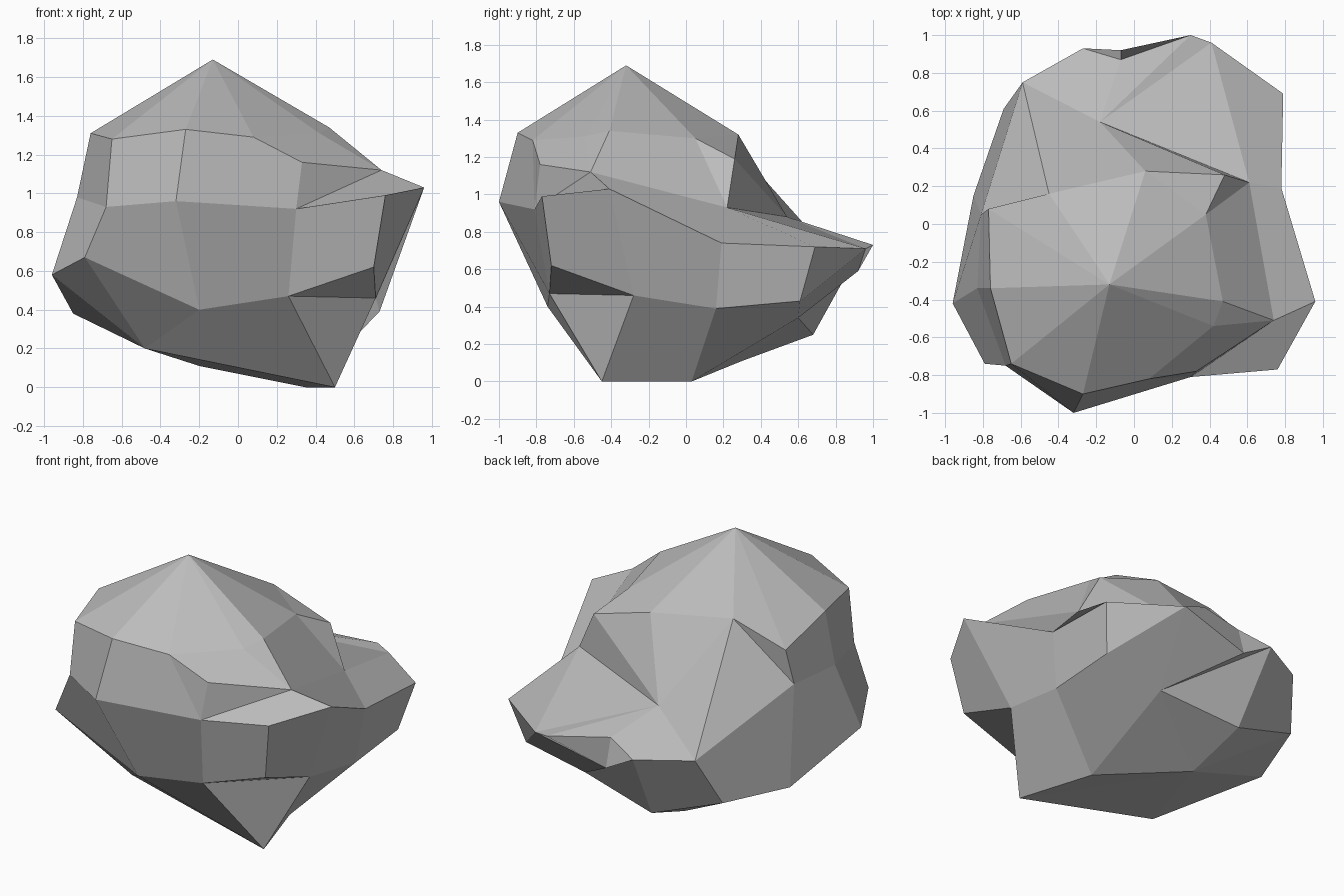
import bpy
import bmesh

if "Cube" in bpy.data.objects:
    bpy.data.objects.remove(bpy.data.objects["Cube"], do_unlink=True)

# Corner points of the stone, grouped by height
peak = {"z": (-.13, -.32, 1.69)}
crown = {
    "a": (-.76, -.34, 1.31), "b": (-.65, -.74, 1.28), "c": (-.27, -.9, 1.33),
    "d": (.08, -.82, 1.29), "e": (.33, -.78, 1.16), "f": (.42, -.54, 1.31),
    "g": (.47, -.41, 1.34), "h": (.38, .05, 1.3), "i": (.48, .26, 1.19),
    "j": (.06, .28, 1.32), "k": (-.45, .16, 1.37), "l": (-.77, .08, 1.22),
}
waist = {
    "A": (-.83, -.34, .98), "B": (-.68, -.75, .93), "C": (-.32, -1, .96),
    "D": (.3, -.81, .92), "E": (.74, -.51, 1.12), "F": (.61, .22, .93),
    "G": (-.18, .54, .88), "H": (-.81, .05, 1),
}
ledge = {
    "m": (.76, -.77, .99), "n": (.96, -.41, 1.03), "o": (.78, .19, .74),
    "p": (.79, .69, .72), "q": (.3, 1, .73), "r": (-.07, .87, .77),
    "s": (-.27, .93, .7), "t": (-.59, .75, .71),
}
belly = {
    "I": (-.96, -.42, .58), "J": (-.79, -.74, .67), "K": (-.2, -.74, .4),
    "L": (.26, -.73, .47), "M": (.7, -.72, .62), "N": (.71, -.28, .46),
    "O": (.73, .16, .39), "P": (.72, .61, .43), "Q": (.41, .96, .71),
    "R": (-.07, .92, .59), "S": (-.23, .68, .25), "T": (-.69, .61, .41),
    "U": (-.85, .15, .38),
}
foot = {
    "u": (-.48, -.4, .2), "v": (.5, -.45, 0), "w": (.35, .03, 0),
    "x": (.3, .6, .34), "y": (-.2, .3, .11),
}

# Closed cross-sections from top to bottom; a repeated corner narrows the loft
shoulder = "abcdddfghhhjkkkkkl"
columns = len(shoulder)
sections = [
    "z" * columns,
    shoulder,
    "abcdeefghiijkkkkkl",
    "ABCDDEEEFFGGGGGGkH",
    "ABCDDEEEFQQGGGGGkH",
    "ABCDmnnnopQqrssttH",
    "IJKLMNNNOPQQRsSTTU",
    "IJKLLNNNOPQQRsSTTU",
    "uuuvvvvvwxxxxxSyyy",
    "y" * columns,
]


def make_material(name, colour):
    mat = bpy.data.materials.new(name)
    mat.use_nodes = True
    mat.diffuse_color = colour
    mat.node_tree.nodes["Principled BSDF"].inputs["Base Color"].default_value = colour
    return mat


def loft(name, points, rings, material):
    """Skin neighbouring rings, collapsing quads that share a corner."""
    bm = bmesh.new()
    corners = {key: bm.verts.new(place) for key, place in points.items()}
    for upper, lower in zip(rings, rings[1:]):
        for i in range(columns):
            j = (i + 1) % columns
            loop = list(dict.fromkeys((upper[i], lower[i], lower[j], upper[j])))
            if len(loop) > 2:
                bm.faces.new([corners[key] for key in loop])
    bmesh.ops.recalc_face_normals(bm, faces=bm.faces[:])
    mesh = bpy.data.meshes.new(name)
    bm.to_mesh(mesh)
    bm.free()
    mesh.materials.append(material)
    obj = bpy.data.objects.new(name, mesh)
    bpy.context.collection.objects.link(obj)
    return obj


# The boulder, flat shaded
stone_grey = make_material("stone_grey", (.5, .5, .5, 1))
loft("boulder", {**peak, **crown, **waist, **ledge, **belly, **foot}, sections, stone_grey)
